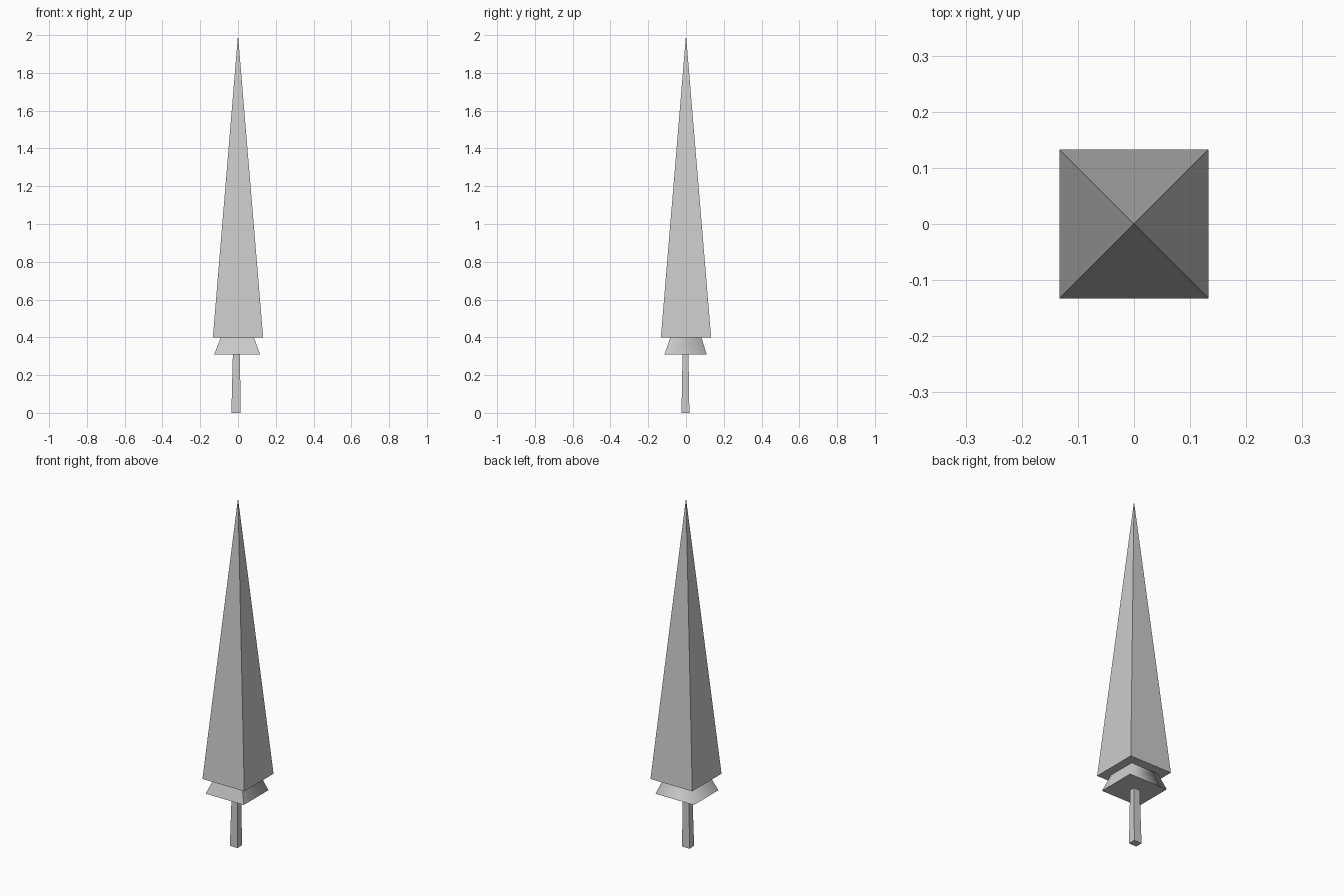
import bpy, bmesh

cube = bpy.data.objects.get("Cube")
if cube:
    bpy.data.objects.remove(cube, do_unlink=True)

grey = bpy.data.materials.new("plain grey")
grey.use_nodes = True
colour = (0.6, 0.6, 0.6, 1)
grey.diffuse_color = colour
grey.node_tree.nodes["Principled BSDF"].inputs["Base Color"].default_value = colour


def tapered_block(name, low, high, soft_back=False):
    """Four-sided solid between two rectangles (x0, x1, y0, y1, z); high may be a single point."""
    bm = bmesh.new()

    def ring(r):
        if len(r) == 3:
            return [bm.verts.new(r)] * 4
        x0, x1, y0, y1, z = r
        return [bm.verts.new((x, y, z)) for x, y in ((x0, y0), (x1, y0), (x1, y1), (x0, y1))]

    a, b = ring(low), ring(high)
    bm.faces.new(a[::-1])
    if len(high) > 3:
        bm.faces.new(b)
    for i in range(4):
        j = (i + 1) % 4
        corners = [a[i], a[j], b[j], b[i]]
        side = bm.faces.new(list(dict.fromkeys(corners)))
        side.smooth = soft_back
    if soft_back:
        # Only the two upright edges at the back stay soft
        back = ({a[2], b[2]}, {a[3], b[3]})
        for e in bm.edges:
            e.smooth = set(e.verts) in back
    mesh = bpy.data.meshes.new(name)
    bm.to_mesh(mesh)
    bm.free()
    mesh.materials.append(grey)
    obj = bpy.data.objects.new(name, mesh)
    bpy.context.collection.objects.link(obj)
    return obj


# Trunk, slightly off centre and narrowing upward
tapered_block("trunk", (-0.035, 0.013, -0.024, 0.018, 0), (-0.027, 0.011, -0.018, 0.013, 0.32))

# Flared lower tier of branches, running up into the main crown
tapered_block("lower_branches", (-0.126, 0.117, -0.114, 0.109, 0.31),
              (-0.089, 0.082, -0.081, 0.08, 0.405), soft_back=True)

# Tall pointed crown
h = 0.133
tapered_block("crown", (-h, h, -h, h, 0.4), (0, 0, 2))
